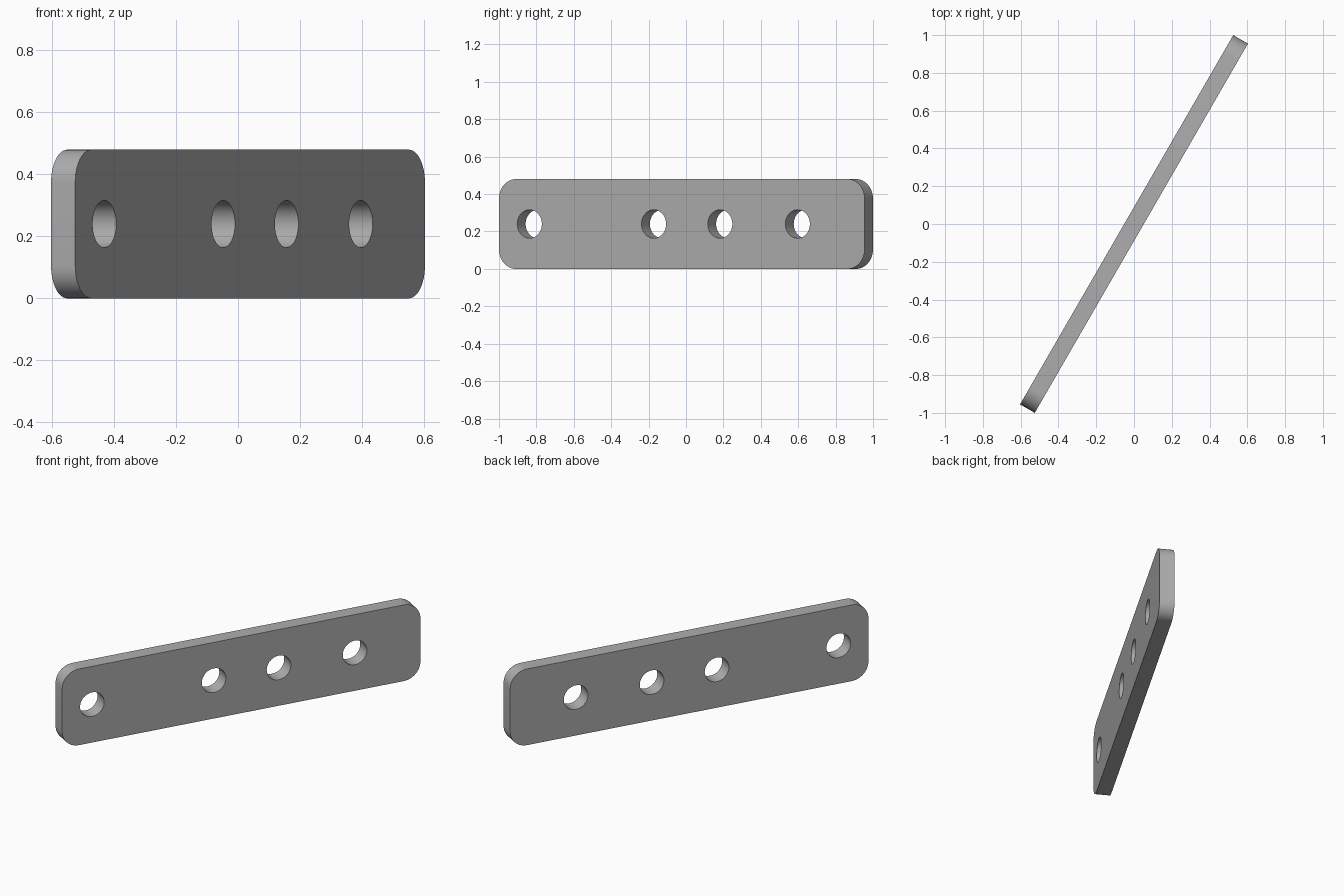
import bpy
import bmesh
from math import pi, sin, cos, radians
from mathutils import Matrix

if "Cube" in bpy.data.objects:
    bpy.data.objects.remove(bpy.data.objects["Cube"], do_unlink=True)

LENGTH, HEIGHT, THICKNESS = 2.257, 0.48, 0.09
CORNER, HOLE_RADIUS = 0.105, 0.076
HOLES = (-0.94, -0.173, 0.236, 0.715)
GREY = (0.42, 0.42, 0.42, 1)


def arc(cx, cy, radius, start, sweep, steps):
    """Points along a circular arc."""
    return [(cx + radius * cos(start + sweep * i / steps),
             cy + radius * sin(start + sweep * i / steps)) for i in range(steps + 1)]


def add_loop(curve, points):
    """Closed straight-segment outline in a filled 2D curve."""
    spline = curve.splines.new("POLY")
    spline.points.add(len(points) - 1)
    for p, (x, y) in zip(spline.points, points):
        p.co = (x, y, 0, 1)
    spline.use_cyclic_u = True


# Filled profile: rounded rectangle with four round holes
profile = bpy.data.curves.new("plate_profile", "CURVE")
profile.dimensions = "2D"
profile.fill_mode = "BOTH"
profile.extrude = THICKNESS / 2
dx, dy = LENGTH / 2 - CORNER, HEIGHT / 2 - CORNER
outline = []
for i, (sx, sy) in enumerate(((1, 1), (-1, 1), (-1, -1), (1, -1))):
    outline += arc(sx * dx, sy * dy, CORNER, i * pi / 2, pi / 2, 12)
add_loop(profile, outline)
for x in HOLES:
    add_loop(profile, arc(x, 0, HOLE_RADIUS, 0, 2 * pi, 48)[:-1])

plate = bpy.data.objects.new("drilled_plate", profile)
bpy.context.collection.objects.link(plate)
bpy.ops.object.select_all(action="DESELECT")
plate.select_set(True)
bpy.context.view_layer.objects.active = plate
bpy.ops.object.convert(target="MESH")
plate = bpy.context.object

# Stand the plate upright, turn it diagonally and weld the rims
bm = bmesh.new()
bm.from_mesh(plate.data)
bmesh.ops.remove_doubles(bm, verts=bm.verts, dist=0.0001)
bmesh.ops.recalc_face_normals(bm, faces=bm.faces)
bm.transform(Matrix.Translation((0, 0, HEIGHT / 2))
             @ Matrix.Rotation(radians(60), 4, "Z")
             @ Matrix.Rotation(radians(90), 4, "X"))
bm.to_mesh(plate.data)
bm.free()
bpy.ops.object.shade_smooth_by_angle(angle=radians(30))

# Single grey finish
grey = bpy.data.materials.new("plain_grey")
grey.use_nodes = True
grey.diffuse_color = GREY
grey.node_tree.nodes["Principled BSDF"].inputs["Base Color"].default_value = GREY
plate.data.materials.clear()
plate.data.materials.append(grey)
